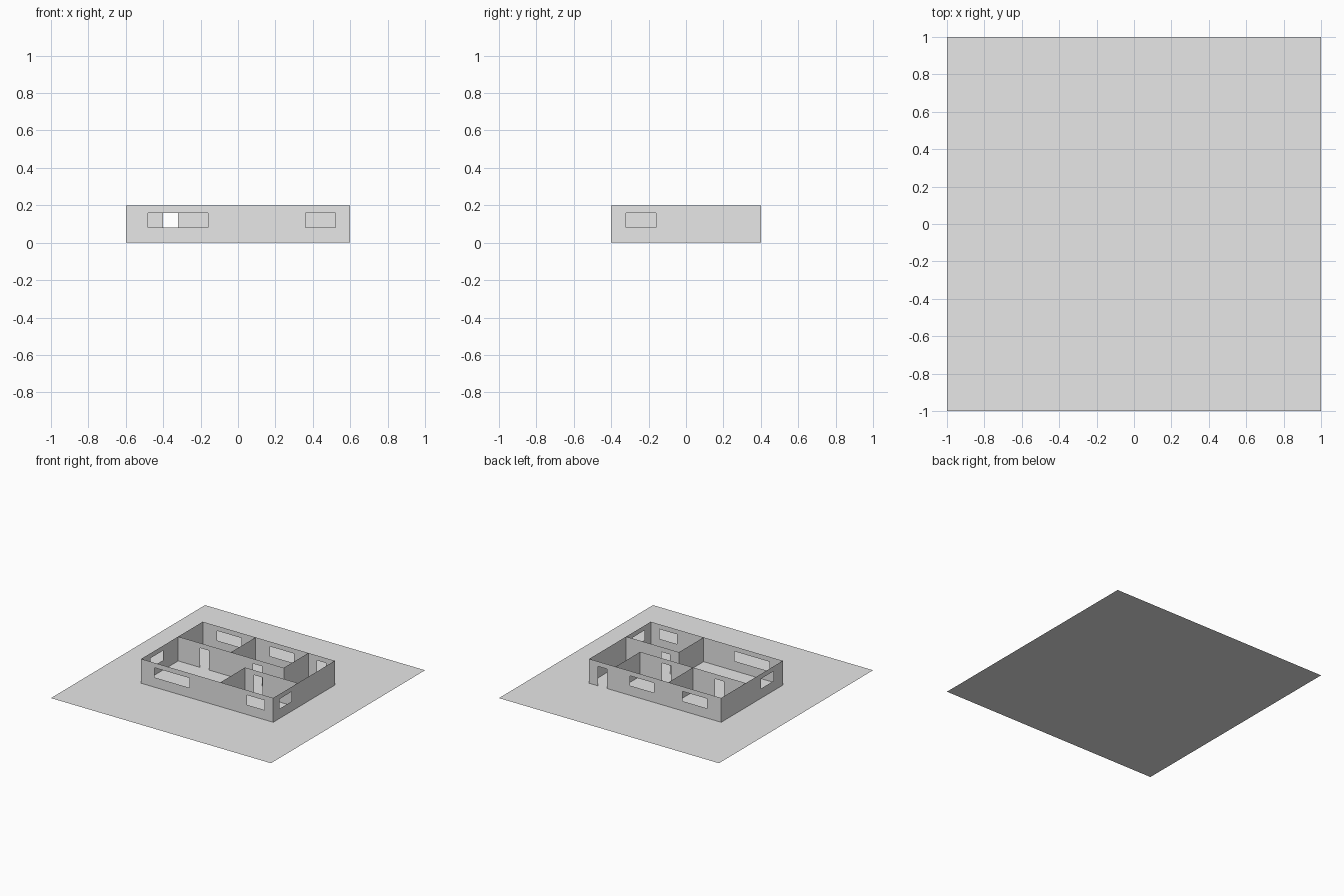
import bpy
import bmesh
from mathutils import Vector

if "Cube" in bpy.data.objects:
    bpy.data.objects.remove(bpy.data.objects["Cube"], do_unlink=True)

HEIGHT = 0.2   # wall height
SILL = 0.08    # bottom of windows
HEAD = 0.16    # top of windows and doors

grey = bpy.data.materials.new("light_grey")
grey.use_nodes = True
colour = (0.8, 0.8, 0.8, 1)
grey.diffuse_color = colour
grey.node_tree.nodes["Principled BSDF"].inputs["Base Color"].default_value = colour


def finish(name, bm):
    bmesh.ops.remove_doubles(bm, verts=bm.verts, dist=0.0001)
    mesh = bpy.data.meshes.new(name)
    bm.to_mesh(mesh)
    bm.free()
    mesh.materials.append(grey)
    bpy.context.collection.objects.link(bpy.data.objects.new(name, mesh))


def wall(name, start, end, windows=(), doors=()):
    """Thin wall; openings are (from, to) distances along it."""
    bm = bmesh.new()
    a, b = Vector((*start, 0)), Vector((*end, 0))
    length = (b - a).length
    along = (b - a).normalized()

    def panel(s0, s1, z0, z1):
        corners = ((s0, z0), (s1, z0), (s1, z1), (s0, z1))
        bm.faces.new([bm.verts.new(a + along * s + Vector((0, 0, z)))
                      for s, z in corners])

    openings = sorted([(s, e, SILL) for s, e in windows] +
                      [(s, e, 0) for s, e in doors])
    here = 0
    for s, e, bottom in openings:
        panel(here, s, 0, HEIGHT)
        if bottom:
            panel(s, e, 0, bottom)
        panel(s, e, HEAD, HEIGHT)
        here = e
    panel(here, length, 0, HEIGHT)
    finish(name, bm)


# Ground sheet
bm = bmesh.new()
bmesh.ops.create_grid(bm, x_segments=1, y_segments=1, size=1)
finish("ground_sheet", bm)

# Outer walls, anticlockwise so they face outward
X, Y = 0.6, 0.4
wall("front_wall", (-X, -Y), (X, -Y), windows=[(0.12, 0.44), (0.96, 1.12)])
wall("left_wall", (X, -Y), (X, Y), windows=[(0.08, 0.24)])
wall("back_wall", (X, Y), (-X, Y), windows=[(0.37, 0.59), (0.85, 1.07)],
     doors=[(0.08, 0.16)])
wall("right_wall", (-X, Y), (-X, -Y), windows=[(0.52, 0.68)])

# Partitions between the rooms
wall("back_rooms_partition", (-X, 0.08), (0.36, 0.08),
     doors=[(0.2, 0.28), (0.68, 0.76)])
wall("back_rooms_divider", (-0.12, 0.08), (-0.12, Y))
wall("hall_partition", (0.36, 0.08), (0.36, Y))
wall("front_room_side", (0.12, -Y), (0.12, -0.08))
wall("front_room_partition", (0.12, -0.08), (X, -0.08), doors=[(0.08, 0.16)])
